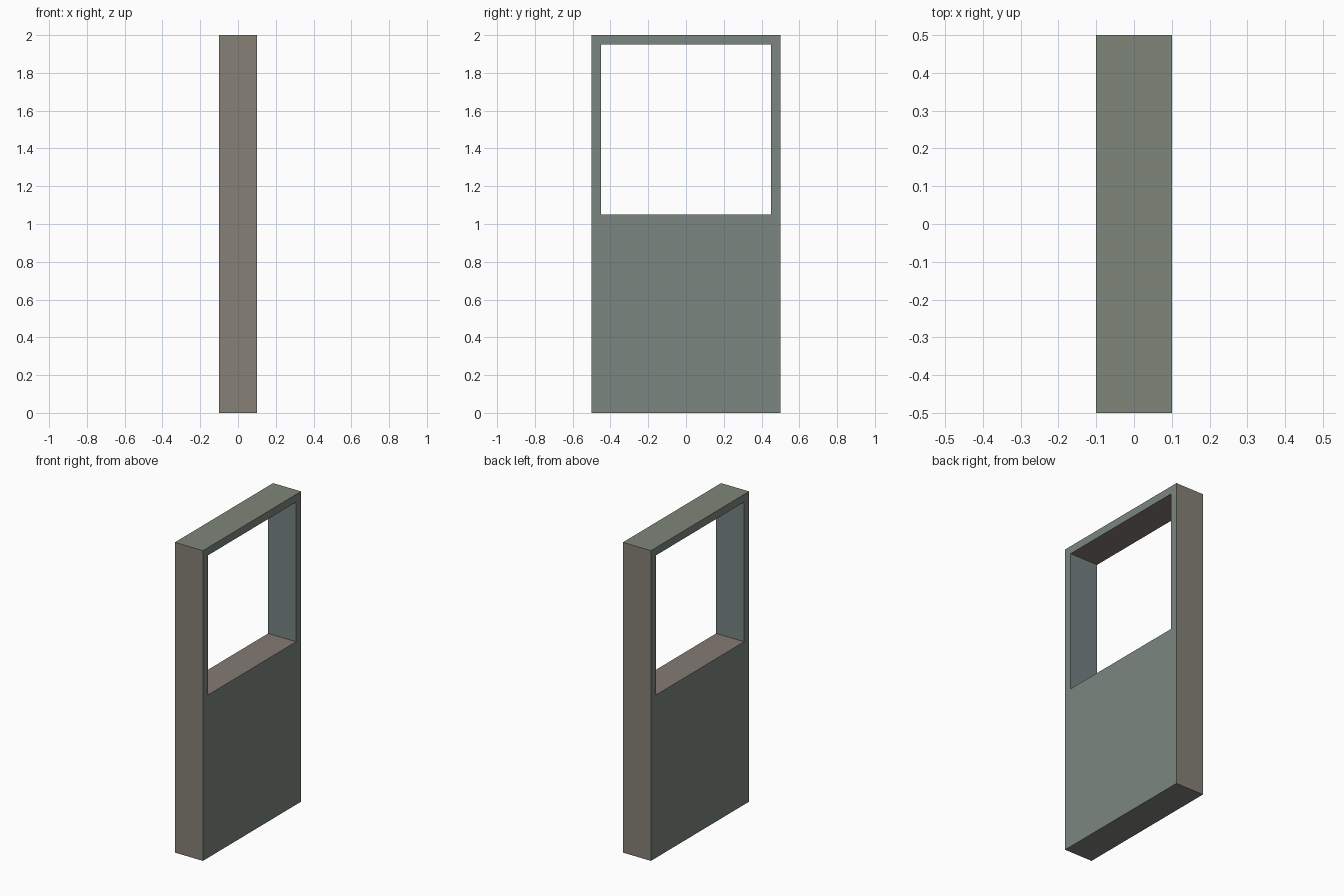
import bpy, bmesh
from mathutils import Vector

if "Cube" in bpy.data.objects:
    bpy.data.objects.remove(bpy.data.objects["Cube"])

THICKNESS = 0.2
ys = [-0.5, -0.45, 0.45, 0.5]
zs = [0.0, 1.05, 1.95, 2.0]

bm = bmesh.new()

# Wall face as a 3x3 grid, leaving the window cell open
grid = [[bm.verts.new((-THICKNESS / 2, y, z)) for z in zs] for y in ys]
for i in range(3):
    for j in range(3):
        if (i, j) != (1, 1):
            bm.faces.new((grid[i][j], grid[i + 1][j],
                          grid[i + 1][j + 1], grid[i][j + 1]))

# Thickness, including the window reveal
ext = bmesh.ops.extrude_face_region(bm, geom=bm.faces[:], use_keep_orig=True)
new_verts = [g for g in ext["geom"] if isinstance(g, bmesh.types.BMVert)]
bmesh.ops.translate(bm, verts=new_verts, vec=Vector((THICKNESS, 0, 0)))
bmesh.ops.recalc_face_normals(bm, faces=bm.faces[:])

# Muted grey tints, one per kind of surface
COLOURS = {
    "panel": (0.196, 0.236, 0.210),
    "outer_side": (0.236, 0.220, 0.183),
    "top": (0.210, 0.236, 0.192),
    "base": (0.214, 0.225, 0.204),
    "reveal_side": (0.180, 0.228, 0.228),
    "reveal_sill": (0.233, 0.197, 0.170),
}
names = list(COLOURS)


def surface(face):
    c = face.calc_center_median()
    n = face.normal
    if abs(n.x) > 0.5:
        return "panel"
    if abs(n.y) > 0.5:
        return "outer_side" if abs(c.y) > 0.47 else "reveal_side"
    if c.z < 0.01:
        return "base"
    return "top" if c.z > 1.99 else "reveal_sill"


bm.normal_update()
for face in bm.faces:
    face.material_index = names.index(surface(face))

mesh = bpy.data.meshes.new("window_wall")
for name, rgb in COLOURS.items():
    mat = bpy.data.materials.new(name)
    mat.diffuse_color = (*rgb, 1.0)
    mat.use_nodes = True
    mat.node_tree.nodes["Principled BSDF"].inputs["Base Color"].default_value = mat.diffuse_color
    mesh.materials.append(mat)
bm.to_mesh(mesh)
bm.free()
wall = bpy.data.objects.new("window_wall", mesh)
bpy.context.collection.objects.link(wall)
